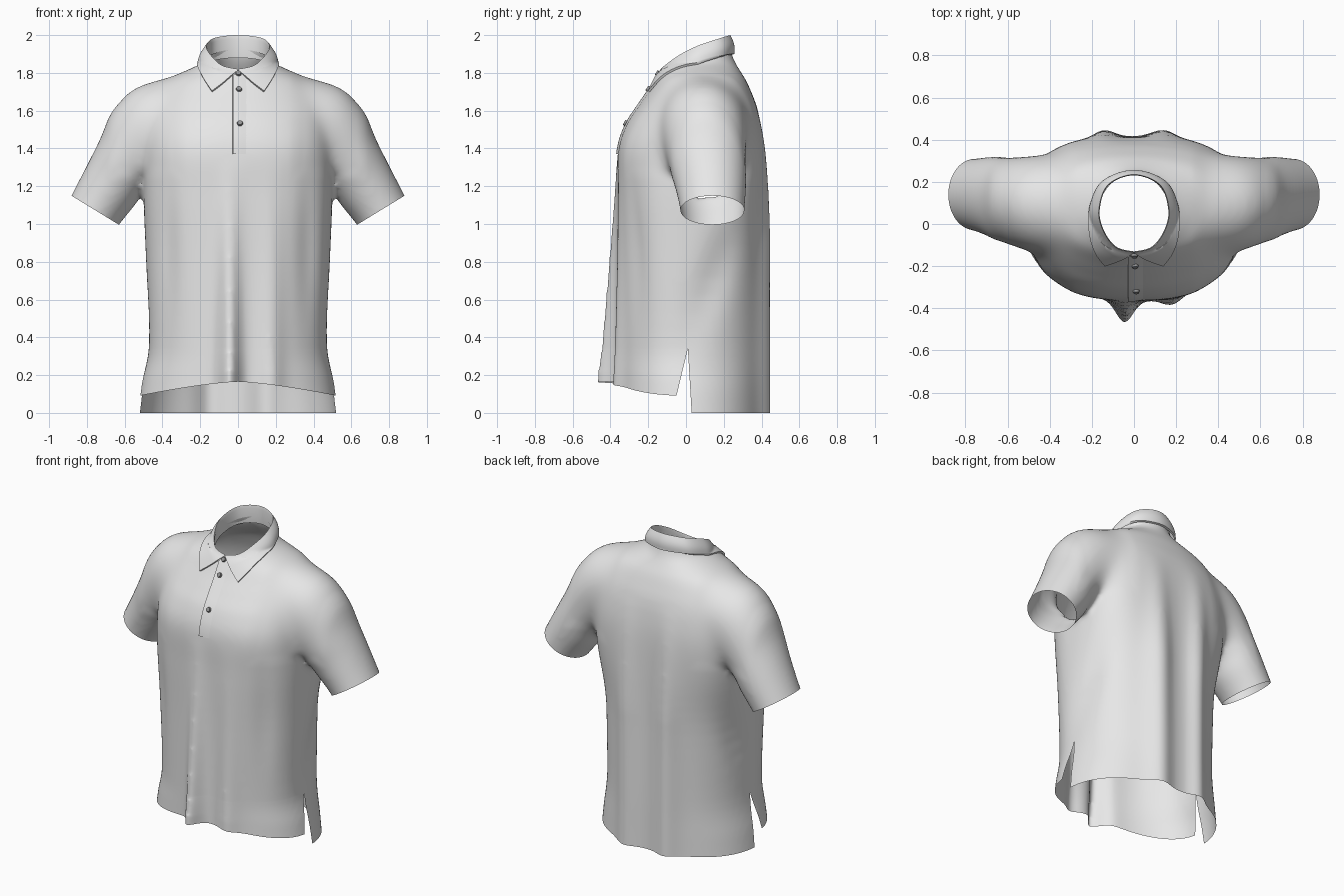
import bpy, bmesh, math
from mathutils import Vector
from mathutils.bvhtree import BVHTree

if "Cube" in bpy.data.objects:
    bpy.data.objects.remove(bpy.data.objects["Cube"])


def material(name, grey):
    m = bpy.data.materials.new(name)
    m.diffuse_color = (grey, grey, grey, 1)
    m.use_nodes = True
    m.node_tree.nodes["Principled BSDF"].inputs["Base Color"].default_value = m.diffuse_color
    return m


cloth = material("light grey cloth", 0.8)
button_grey = material("dark grey button", 0.3)


def add_object(name, bm, mat, sharp=None):
    mesh = bpy.data.meshes.new(name)
    bm.to_mesh(mesh)
    mesh.shade_smooth()
    if sharp:
        mesh.set_sharp_from_angle(angle=math.radians(sharp))
    mesh.materials.append(mat)
    ob = bpy.data.objects.new(name, mesh)
    bpy.context.collection.objects.link(ob)
    return ob


def curve_rows(keys, steps):
    """Smooth rows through the key rows, `steps` per span."""
    out = []
    for i in range(len(keys) - 1):
        a, b = keys[i], keys[i + 1]
        p, q = keys[max(i - 1, 0)], keys[min(i + 2, len(keys) - 1)]
        for s in range(steps):
            t = s / steps
            out.append([0.5 * (2 * b0 + (c0 - a0) * t + (2 * a0 - 5 * b0 + 4 * c0 - d0) * t * t
                               + (3 * b0 - a0 - 3 * c0 + d0) * t ** 3)
                        for a0, b0, c0, d0 in zip(p, a, b, q)])
    out.append(list(keys[-1]))
    return out


def add_grid(bm, rows, closed=False, caps=False):
    vs = [[bm.verts.new(p) for p in r] for r in rows]
    n = len(vs[0])
    for a, b in zip(vs, vs[1:]):
        for j in range(n if closed else n - 1):
            k = (j + 1) % n
            bm.faces.new((a[j], a[k], b[k], b[j]))
    if caps:
        bm.faces.new(vs[0])
        bm.faces.new(vs[-1])


def bump(d, width):
    return math.exp(-(d / width) ** 2)


def clamp(v):
    return max(0.0, min(1.0, v))


# torso sections: z, half width, front y, back y, centre y, roundness
TORSO = [(-.08, .53, -.365, .415, 0, 2.15), (.1, .508, -.365, .415, 0, 2.15),
         (.35, .474, -.365, .415, 0, 2.2), (.8, .487, -.362, .412, 0, 2.3),
         (1.15, .50, -.362, .412, .01, 2.5), (1.38, .50, -.36, .408, .03, 2.6),
         (1.52, .50, -.318, .395, .06, 2.4), (1.62, .495, -.255, .375, .08, 2.2),
         (1.70, .46, -.20, .345, .1, 2.1), (1.76, .40, -.164, .318, .1, 2),
         (1.81, .28, -.134, .287, .09, 2), (1.86, .182, -.108, .258, .07, 2),
         (1.92, .155, -.09, .237, .06, 2), (2.0, .15, -.08, .225, .06, 2)]


def torso_ring(z, w, front, back, yc, n, count=280):
    ring = []
    hang_f, hang_b = clamp((1.35 - z) / 1.25), clamp((1.6 - z) / .7)
    for i in range(count):
        a = 2 * math.pi * i / count
        c, s = math.cos(a), math.sin(a)
        m = n if s < 0 else n + .8 * bump(z - 1.35, .3)
        x = w * math.copysign(abs(c) ** (2 / m), c)
        side = abs(s) ** (2 / m)
        if s < 0:   # front drapes
            y = yc + (front - yc) * side
            y -= hang_f * side * (.105 * bump(x + .045, .055) + .04 * bump(x - .18, .06))
            y += .025 * side * bump(z - .85, .35) * bump(abs(x) - .37, .05)
        else:       # back drapes
            y = yc + (back - yc) * side
            y += hang_b * side * .046 * (bump(x + .15, .07) + bump(x - .15, .08))
        # shallow diagonal valley down each side
        x *= 1 - .05 * bump(z - .72, .25) * bump(y - .03 - (z - .35) * .33, .1)
        ring.append((x, y, z))
    return ring


# sleeve sections: top x z, bottom x z, centre y, half depth
SLEEVE = [(.28, 1.80, .22, 1.36, .085, .24), (.42, 1.765, .32, 1.28, .09, .24),
          (.56, 1.715, .39, 1.23, .095, .23),
          (.665, 1.60, .45, 1.20, .105, .215), (.73, 1.45, .50, 1.165, .115, .205),
          (.80, 1.31, .55, 1.095, .13, .188), (.882, 1.15, .63, .995, .14, .17),
          (.935, 1.05, .69, .895, .14, .168)]


def sleeve_ring(side, tx, tz, bx, bz, yc, ry, count=64):
    ring = []
    for i in range(count):
        a = 2 * math.pi * i / count
        k = (1 + math.cos(a)) / 2
        ring.append((side * (bx + (tx - bx) * k), yc + ry * math.sin(a), bz + (tz - bz) * k))
    return ring


# closed torso and sleeve volumes, fused into one smooth skin
bm = bmesh.new()
add_grid(bm, [torso_ring(*r) for r in curve_rows(TORSO, 5)], True, True)
for side in (1, -1):
    add_grid(bm, [sleeve_ring(side, *r) for r in curve_rows(SLEEVE, 5)], True, True)
bmesh.ops.recalc_face_normals(bm, faces=bm.faces)
form = add_object("shirt_form", bm, cloth)
bm.free()
mod = form.modifiers.new("fuse", 'REMESH')
mod.mode = 'VOXEL'
mod.voxel_size = .015
mod = form.modifiers.new("soften", 'SMOOTH')
mod.factor = .5
mod.iterations = 8
skin = bpy.data.meshes.new_from_object(
    form.evaluated_get(bpy.context.evaluated_depsgraph_get()))
bpy.data.objects.remove(form)
bm = bmesh.new()
bm.from_mesh(skin)
bpy.data.meshes.remove(skin)

# blend the sleeve into the shoulder, in shrinking zones for a soft border
for i in range(40):
    e = i * .0015
    zone = [v for v in bm.verts if v.co.z > 1.24 + e and .28 + e < abs(v.co.x) < .68 - e]
    bmesh.ops.smooth_vert(bm, verts=zone, factor=.5,
                          use_axis_x=True, use_axis_y=True, use_axis_z=True)


def cut(co, no, keep_test=None, clear=True):
    """Bisect the faces passing the test; drop what lies beyond the plane."""
    faces = [f for f in bm.faces if keep_test is None or keep_test(f)]
    geom = set(faces)
    for f in faces:
        geom.update(f.edges)
        geom.update(f.verts)
    bmesh.ops.bisect_plane(bm, geom=list(geom), dist=1e-5, plane_co=co, plane_no=no,
                           clear_outer=clear)


# openings: hem, neck, cuffs
cut((0, 0, 0), (0, 0, -1))
cut((0, -.13, 1.81), (0, -.31, 1))
for side in (1, -1):
    cut((side * .756, 0, 1.073), (side * .52, 0, -.85),
        lambda f: side * f.calc_center_median().x > .56)

# side vents: a narrow wedge removed below z = .34
VENT, FRONT_FOOT, BACK_FOOT = .34, -.05, .03
cut((0, 0, VENT), (0, 0, 1), clear=False)
for foot in (FRONT_FOOT, BACK_FOOT):
    cut((0, .01, VENT), (0, VENT, foot - .01),
        lambda f: f.calc_center_median().z < VENT, clear=False)


def vent_edge(foot, z):
    return foot + (.01 - foot) * z / VENT


gap = []
for f in bm.faces:
    c = f.calc_center_median()
    if c.z < VENT and vent_edge(FRONT_FOOT, c.z) < c.y < vent_edge(BACK_FOOT, c.z):
        gap.append(f)
bmesh.ops.delete(bm, geom=gap, context='FACES')

# front hem is shorter than the back and arched
for v in bm.verts:
    if v.co.z < VENT and v.co.y < vent_edge(-.01, v.co.z):
        v.co.z += (.165 - .07 * (abs(v.co.x) / .5) ** 1.4) * (1 - v.co.z / VENT)
add_object("shirt_body", bm, cloth)
tree = BVHTree.FromBMesh(bm)
bm.free()

# collar: band inside, fold on top, leaf outside with a front point
FOLD_LEAF = [(-.003, -.135, 1.82, .135, -.18, 1.69), (.085, -.112, 1.84, .18, -.10, 1.76),
             (.145, -.035, 1.895, .207, 0, 1.825), (.167, .065, 1.945, .21, .09, 1.865),
             (.125, .185, 1.985, .15, .205, 1.895), (0, .235, 2.0, 0, .255, 1.90)]
mirrored = [(-r[0], r[1], r[2], -r[3], r[4], r[5]) for r in FOLD_LEAF[-2::-1]]
rows, hems = [], []
for r in curve_rows(FOLD_LEAF + mirrored, 8):
    fold, leaf = Vector(r[:3]), Vector(r[3:])
    out = Vector((fold.x, fold.y - .06, 0)).normalized()
    drop = .05 + .07 * clamp((fold.y + .11) / .1)
    row = [fold + out * .004 - Vector((0, 0, drop)),
           fold - out * .004 - Vector((0, 0, .02)), fold]
    hem = list(row)
    for i in range(1, 13):
        s = i / 12
        p = fold.lerp(leaf, s) + out * .01 * math.sin(math.pi * s)
        hit, normal, _, _ = tree.find_nearest(p)
        lift = .005 + .009 * min(1, s * 3)   # keep the leaf lying on the shirt
        if s > .15 and (p - hit).dot(normal) < lift:
            p = hit + normal * lift
        row.append(p)
        hem.append(p - normal * .012 * min(1, s * 3))
    row.append(hem[-1])
    hem.append(hem[-1])
    rows.append(row)
    hems.append(hem)
bm = bmesh.new()
add_grid(bm, [hems[0]] + rows + [hems[-1]])
bmesh.ops.remove_doubles(bm, verts=bm.verts, dist=1e-5)
bmesh.ops.recalc_face_normals(bm, faces=bm.faces)
add_object("collar", bm, cloth, 50)
bm.free()


def on_front(x, z):
    hit, normal, _, _ = tree.ray_cast(Vector((x, -1, z)), Vector((0, 1, 0)))
    return hit, normal


# placket: thin overlap with a raised left edge
bm = bmesh.new()
rows = []
for i in range(31):
    z = 1.79 - .42 * i / 30
    row = []
    for x, lift in ((-.028, -.002), (-.027, .009), (-.005, .008), (.02, .004), (.05, -.001)):
        hit, normal = on_front(x, z)
        row.append(hit + normal * lift)
    rows.append(row)
add_grid(bm, rows)
add_object("placket", bm, cloth, 50)
bm.free()

# buttons
for i, (x, z) in enumerate(((.002, 1.793), (.005, 1.71), (.01, 1.53))):
    hit, normal = on_front(x, z)
    bm = bmesh.new()
    bmesh.ops.create_cone(bm, cap_ends=True, segments=20, radius1=.016, radius2=.013, depth=.012)
    ob = add_object("button_%d" % (i + 1), bm, button_grey)
    bm.free()
    ob.location = hit + normal * .011
    ob.rotation_euler = normal.to_track_quat('Z', 'Y').to_euler()
    ob.data.shade_flat()
